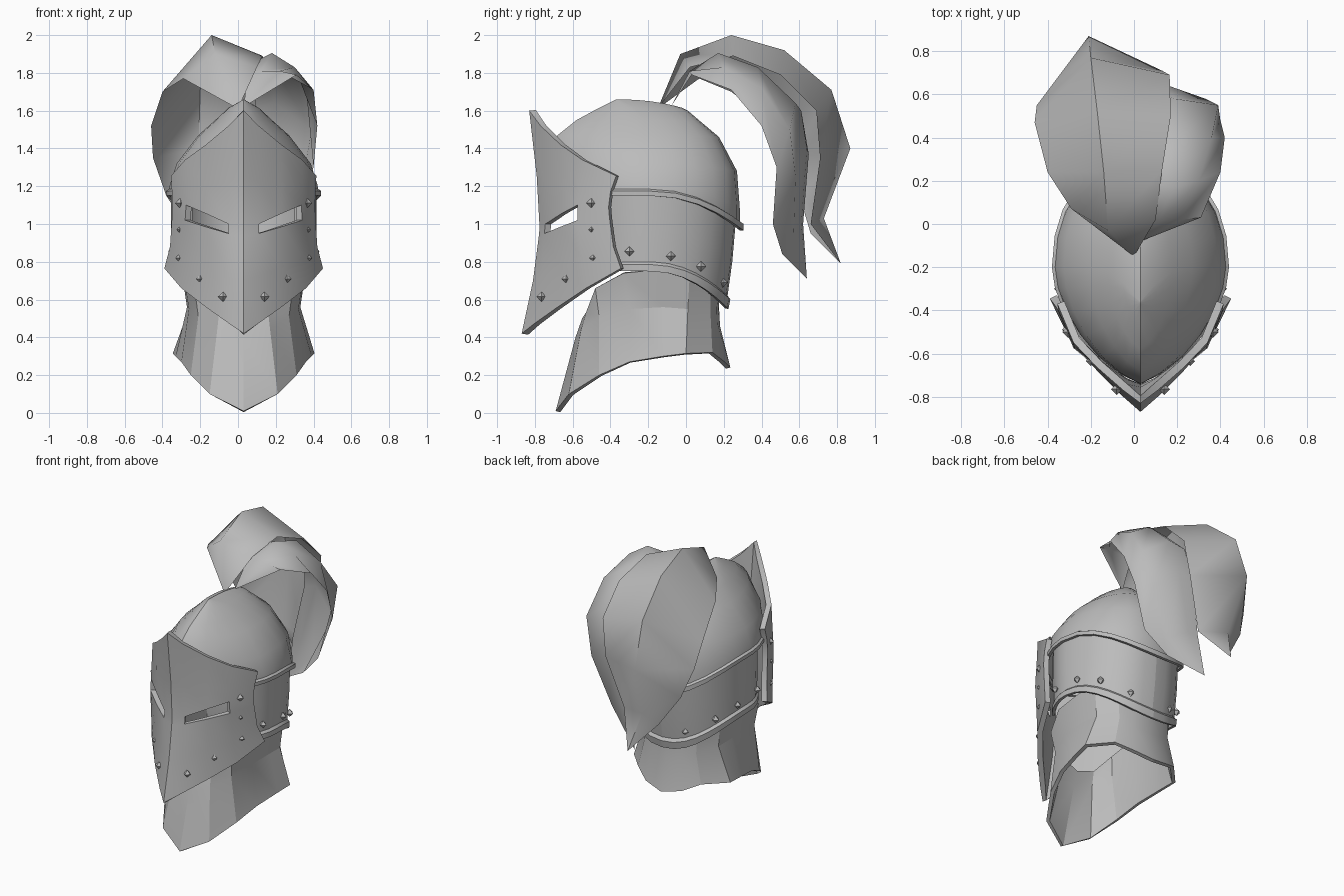
import bpy, bmesh, math
from mathutils import Vector

CX = 0.03  # symmetry plane of the helmet
steel = bpy.data.materials.new("steel_grey")
steel.diffuse_color = (0.5, 0.5, 0.5, 1)


def finish(name, bm, thick=0.0, angle=32):
    bmesh.ops.remove_doubles(bm, verts=bm.verts, dist=0.0005)
    me = bpy.data.meshes.new(name)
    bm.to_mesh(me)
    bm.free()
    me.materials.append(steel)
    ob = bpy.data.objects.new(name, me)
    bpy.context.collection.objects.link(ob)
    bpy.ops.object.select_all(action='DESELECT')
    ob.select_set(True)
    bpy.context.view_layer.objects.active = ob
    if thick:
        sol = ob.modifiers.new("thickness", 'SOLIDIFY')
        sol.thickness, sol.offset = thick, -1
        bpy.ops.object.convert(target='MESH')
    bpy.ops.object.shade_smooth_by_angle(angle=math.radians(angle))
    return ob


def sheet(name, rows, thick=0.0, holes=(), angle=32):
    """Skin a grid of points, rows running top to bottom."""
    bm = bmesh.new()
    vs = [[bm.verts.new(p) for p in r] for r in rows]
    for i in range(len(rows) - 1):
        for j in range(len(rows[0]) - 1):
            if (i, j) not in holes:
                bm.faces.new((vs[i][j], vs[i + 1][j], vs[i + 1][j + 1], vs[i][j + 1]))
    return finish(name, bm, thick, angle)


def both(half):
    """Mirror a half row (starting at the front) about the symmetry plane."""
    return ([(CX - x, y, z) for x, y, z in reversed(half)] +
            [(CX + x, y, z) for x, y, z in half])


def arc(w, yf, yb, zf, zb, mid, start=0, n=12):
    """Half ring with a pointed front and a rim that drops towards the back."""
    out = []
    for k in range(n + 1):
        a = math.radians(start + (180 - start) * k / n)
        c, s = math.cos(a), max(0.0, math.sin(a))
        if k == n:
            s = 0.0
        x = w * s
        if c > 0:
            y = mid + (yf - mid) * (0.75 * c ** 1.1 + 0.25 * (1 - s))
        else:  # slightly squared back
            x = w * s ** 0.9
            y = mid + (yb - mid) * (-c) ** 0.92
        z = zb + (zf - zb) * (1 if c > 0 else s * s)
        out.append((x, y, z))
    return out


# skull dome with centre ridge and flared rim: w, y front, y back, z front, z back, y middle
dome = [(0, -.37, -.02, 1.66, 1.615, -.36), (.08, -.46, .01, 1.615, 1.60, -.27),
        (.15, -.58, .08, 1.55, 1.54, -.22), (.24, -.68, .175, 1.47, 1.46, -.2),
        (.355, -.74, .27, 1.32, 1.28, -.2), (.39, -.74, .285, 1.21, 1.08, -.2),
        (.395, -.73, .285, 1.185, 1.01, -.2), (.41, -.74, .305, 1.175, 1.00, -.2),
        (.41, -.74, .305, 1.15, .965, -.2)]
sheet("skull_dome", [both(arc(*r)) for r in dome], .02)

# cheek and nape band, open at the face
band = [(.385, 1.19, 1.03, .265), (.385, .98, .80, .245), (.38, .80, .62, .22),
        (.395, .785, .60, .235), (.395, .75, .55, .225)]


def band_row(w, zf, zb, yb, sign):
    half = arc(w, -.62, yb, zf, zb, -.2, 48)
    return both(half)[:len(half)] if sign < 0 else both(half)[len(half):]


for sign, side in ((-1, "left"), (1, "right")):
    sheet("nape_band_" + side, [band_row(w, zf, zb, yb, sign) for w, zf, zb, yb in band], .02)

# visor plate: rows top to bottom, eye slits left open
vis = [
    [(0, -.83, 1.60), (.08, -.77, 1.52), (.20, -.665, 1.42), (.31, -.55, 1.34), (.385, -.37, 1.255)],
    [(0, -.79, 1.25), (.08, -.75, 1.22), (.20, -.66, 1.20), (.31, -.56, 1.19), (.38, -.40, 1.17)],
    [(0, -.775, .98), (.08, -.745, 1.0), (.20, -.66, 1.055), (.305, -.575, 1.10), (.378, -.41, 1.09)],
    [(0, -.78, .93), (.08, -.75, .95), (.20, -.665, .985), (.31, -.575, 1.02), (.38, -.405, 1.03)],
    [(0, -.81, .70), (.08, -.765, .72), (.20, -.665, .77), (.32, -.55, .82), (.39, -.385, .88)],
    [(0, -.87, .42), (.08, -.80, .475), (.20, -.68, .56), (.33, -.53, .66), (.42, -.345, .765)]]
sheet("visor", [both(r) for r in vis], .035, {(2, j) for j in (1, 2, 6, 7)})

# neck guard
neck = [
    [(0, -.55, .50), (.13, -.53, .53), (.26, -.48, .66), (.32, -.33, .74),
     (.33, -.12, .76), (.31, .02, .74), (.21, .13, .70), (.12, .16, .67), (0, .17, .65)],
    [(0, -.585, .40), (.14, -.555, .44), (.24, -.46, .51), (.29, -.30, .55),
     (.30, -.12, .56), (.29, .01, .55), (.20, .13, .52), (.12, .165, .48), (0, .18, .46)],
    [(0, -.69, .01), (.18, -.62, .10), (.28, -.46, .20), (.33, -.30, .27),
     (.36, -.12, .30), (.375, .00, .315), (.245, .14, .32), (.14, .205, .27), (0, .235, .24)]]
sheet("neck_guard", [both(r) for r in neck], .025, angle=20)

# plume feathers: left edge, crest and right edge running root to tip
root, tip = (0, -.15, 1.61), (-.12, .82, .79)
left = [root, (-.29, .07, 1.77), (-.40, .24, 1.70), (-.46, .47, 1.52),
        (-.45, .55, 1.35), (-.38, .60, 1.15), (-.25, .66, .95), tip]
crest = [root, (-.12, -.03, 1.90), (-.14, .24, 2.0), (-.17, .52, 1.92),
         (-.20, .77, 1.71), (-.21, .87, 1.40), (-.17, .73, 1.03), tip]
right = [root, (.10, .02, 1.83), (.13, .25, 1.89), (.17, .50, 1.79),
         (.165, .69, 1.60), (.13, .71, 1.35), (.02, .66, 1.0), tip]
sheet("large_plume", list(zip(left, crest, right)), angle=60)

# smaller feather, tucked under the large one
root, tip = (.03, -.08, 1.62), (-.05, .64, .71)
under = [root, (.05, .03, 1.79), (.09, .19, 1.86), (.10, .42, 1.78),
         (.09, .61, 1.60), (.06, .65, 1.37), (-.01, .62, 1.0), tip]
left = [root, (.12, .02, 1.81), (.18, .17, 1.905), (.19, .38, 1.83),
        (.19, .58, 1.64), (.16, .64, 1.40), (.06, .61, 1.0), tip]
crest = [root, (.22, .02, 1.81), (.30, .20, 1.83), (.36, .40, 1.72),
         (.39, .55, 1.50), (.33, .58, 1.25), (.18, .57, .94), tip]
right = [root, (.31, .03, 1.79), (.40, .24, 1.71), (.42, .40, 1.52),
         (.40, .48, 1.30), (.30, .46, 1.0), (.15, .51, .84), tip]
sheet("small_plume", list(zip(under, left, crest, right)), angle=60)

# pyramid rivets along the visor and band edges
rivets = [(.335, -.50, 1.11, .028), (.34, -.50, .97, .016), (.34, -.49, .82, .023),
          (.23, -.635, .71, .023), (.11, -.765, .615, .026),
          (.375, -.30, .855, .026), (.375, -.08, .83, .026),
          (.315, .08, .775, .028), (.16, .195, .69, .026)]
bm = bmesh.new()
for x, y, z, r in rivets:
    for s in (-1, 1):
        res = bmesh.ops.create_uvsphere(bm, u_segments=4, v_segments=2, radius=r)
        bmesh.ops.translate(bm, verts=res['verts'], vec=Vector((CX + s * x, y, z)))
finish("rivets", bm, angle=10)
